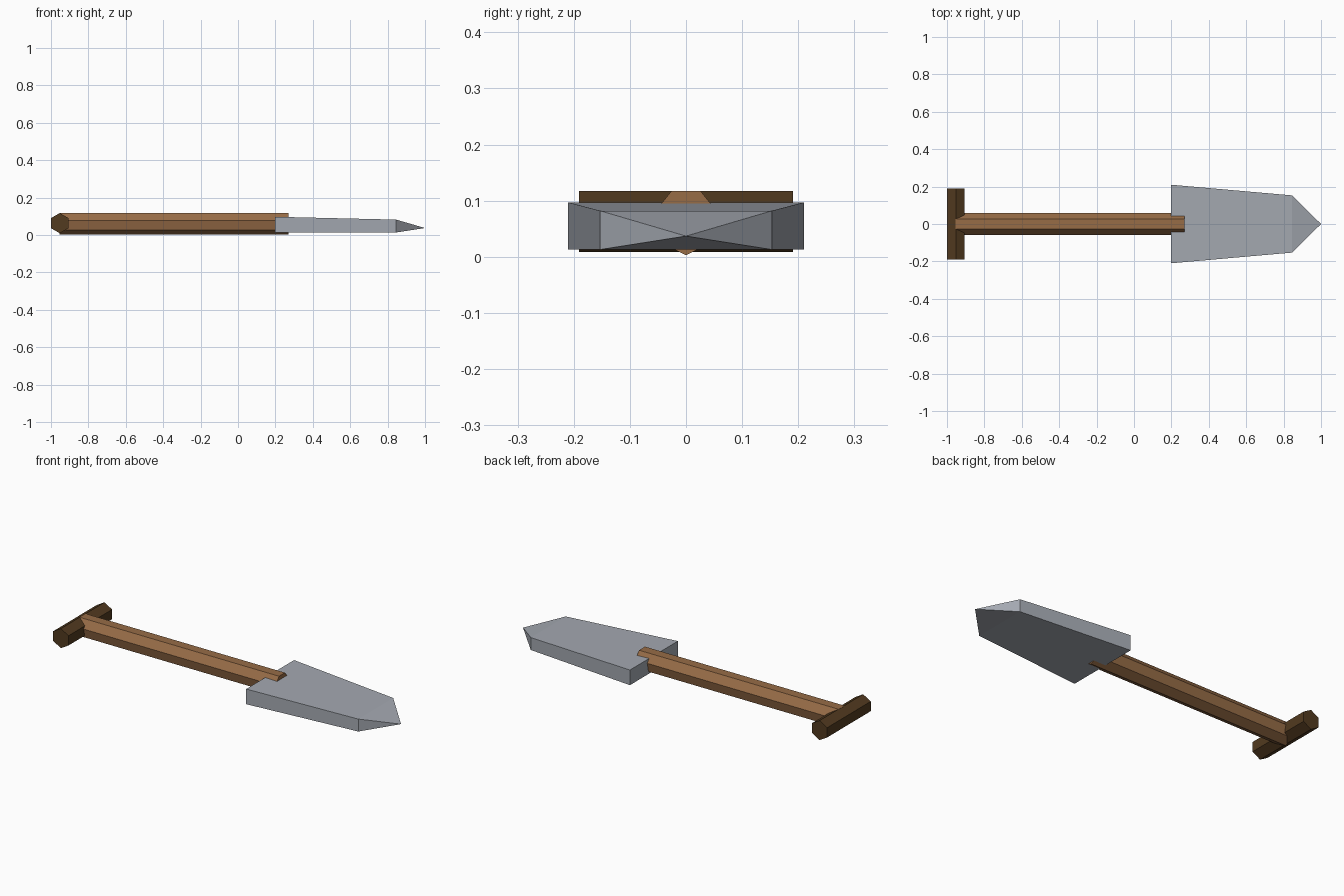
import bpy, bmesh
from math import sin, cos, tau, pi

cube = bpy.data.objects.get("Cube")
if cube:
    bpy.data.objects.remove(cube, do_unlink=True)


def material(name, rgb):
    mat = bpy.data.materials.new(name)
    mat.use_nodes = True
    mat.diffuse_color = (*rgb, 1)
    mat.node_tree.nodes["Principled BSDF"].inputs["Base Color"].default_value = (*rgb, 1)
    return mat


def build(name, bm, mat):
    bmesh.ops.recalc_face_normals(bm, faces=bm.faces)
    mesh = bpy.data.meshes.new(name)
    bm.to_mesh(mesh)
    bm.free()
    mesh.materials.append(mat)
    obj = bpy.data.objects.new(name, mesh)
    bpy.context.collection.objects.link(obj)
    return obj


def loft(bm, rings):
    """Join equal-sized rings with quads; returns the vertex rings."""
    loops = [[bm.verts.new(p) for p in ring] for ring in rings]
    for a, b in zip(loops, loops[1:]):
        n = len(a)
        for i in range(n):
            bm.faces.new((a[i], a[(i + 1) % n], b[(i + 1) % n], b[i]))
    return loops


def polygon(sides, radius, start):
    return [(radius * sin(start + tau * i / sides), radius * cos(start + tau * i / sides))
            for i in range(sides)]


steel = material("steel grey", (0.37, 0.395, 0.44))
wood = material("light brown wood", (0.31, 0.15, 0.062))
dark_wood = material("dark brown wood", (0.085, 0.043, 0.014))
AXIS_Z = 0.063

# Shaft: seven-sided rod with a flat on top
bm = bmesh.new()
profile = polygon(7, 0.06, pi / 7)
ends = loft(bm, [[(x, u, AXIS_Z + v) for u, v in profile] for x in (-0.955, 0.27)])
for end in ends:
    bm.faces.new(end)
build("shaft", bm, wood)

# Grip: six-sided crossbar with an edge on top
bm = bmesh.new()
profile = polygon(6, 0.054, 0)
ends = loft(bm, [[(-0.953 + u, y, AXIS_Z + v) for u, v in profile] for y in (-0.191, 0.191)])
for end in ends:
    bm.faces.new(end)
build("grip", bm, dark_wood)

# Blade: tapering slab closed by a pointed tip
bm = bmesh.new()
sections = [(0.197, 0.21, 0.097), (0.845, 0.153, 0.082)]
back, front = loft(bm, [[(x, -w, 0.013), (x, w, 0.013), (x, w, top), (x, -w, top)]
                        for x, w, top in sections])
bm.faces.new(back)
tip = bm.verts.new((1, 0, 0.037))
for i in range(4):
    bm.faces.new((front[i], front[(i + 1) % 4], tip))
build("blade", bm, steel)
